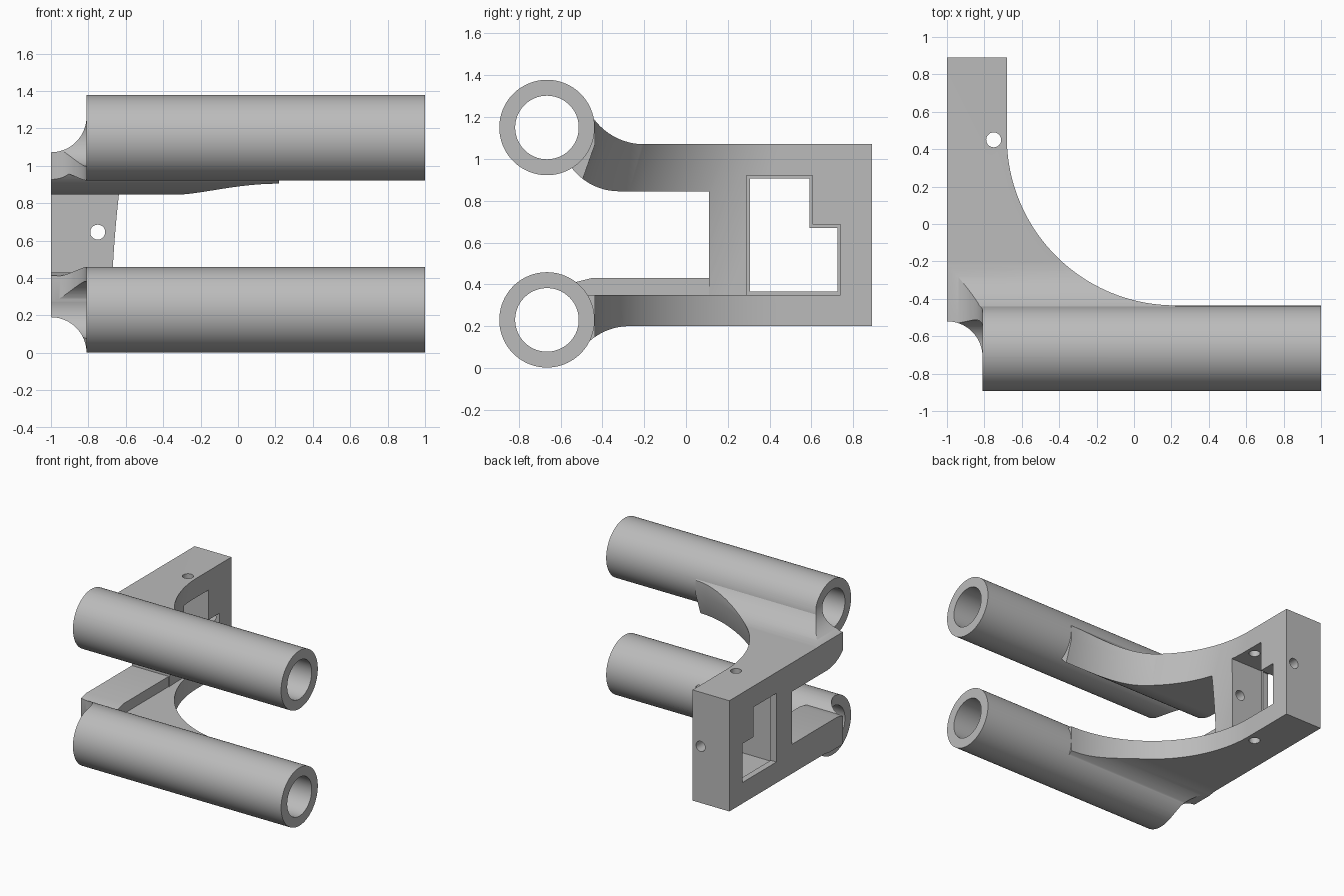
import bpy, bmesh
from math import sin, cos, radians

cube = bpy.data.objects.get("Cube")
if cube:
    bpy.data.objects.remove(cube, do_unlink=True)

grey = bpy.data.materials.new("plain grey")
grey.use_nodes = True
grey.diffuse_color = (0.5, 0.5, 0.5, 1)
grey.node_tree.nodes["Principled BSDF"].inputs["Base Color"].default_value = (0.5, 0.5, 0.5, 1)


def arc(cx, cy, r, start, end, n=24):
    """Points along a circular arc, angles in degrees."""
    angles = [radians(start + (end - start) * i / n) for i in range(n + 1)]
    return [(cx + r * cos(a), cy + r * sin(a)) for a in angles]


def loft(name, rings):
    """Closed solid through rings of matching points."""
    bm = bmesh.new()
    loops = [[bm.verts.new(p) for p in ring] for ring in rings]
    n = len(loops[0])
    for low, high in zip(loops, loops[1:]):
        for i in range(n):
            j = (i + 1) % n
            bm.faces.new((low[i], low[j], high[j], high[i]))
    bm.faces.new(loops[0])
    bm.faces.new(loops[-1])
    bmesh.ops.recalc_face_normals(bm, faces=bm.faces)
    mesh = bpy.data.meshes.new(name)
    bm.to_mesh(mesh)
    bm.free()
    mesh.materials.append(grey)
    obj = bpy.data.objects.new(name, mesh)
    bpy.context.collection.objects.link(obj)
    return obj


def prism(name, points, axis, start, end):
    """Extrude a 2D outline along one axis."""
    place = {"x": lambda u, v, w: (w, u, v),
             "y": lambda u, v, w: (u, w, v),
             "z": lambda u, v, w: (u, v, w)}[axis]
    return loft(name, [[place(u, v, w) for u, v in points] for w in (start, end)])


def rod(name, axis, u, v, r, start, end, n=64):
    return prism(name, arc(u, v, r, 0, 360, n)[:-1], axis, start, end)


def rect(u0, u1, v0, v1):
    return [(u0, v0), (u1, v0), (u1, v1), (u0, v1)]


def combine(target, tool, operation="DIFFERENCE"):
    mod = target.modifiers.new("combine", "BOOLEAN")
    mod.operation, mod.object, mod.solver = operation, tool, "EXACT"
    bpy.context.view_layer.update()
    graph = bpy.context.evaluated_depsgraph_get()
    mesh = bpy.data.meshes.new_from_object(target.evaluated_get(graph))
    target.modifiers.clear()
    target.data = mesh
    bpy.data.objects.remove(tool, do_unlink=True)


TUBE_Y, TUBE_R, BORE_R = -0.665, 0.228, 0.152
TUBE_Z = (0.23, 1.15)
FACE_X, END_X = -0.68, -0.81

# Forked side profile: rear block with two arms flowing into the tubes
profile = [(0.89, 0.2), (0.89, 1.07)]
profile += arc(-0.2, 1.37, 0.3, -90, -148)
profile += [(TUBE_Y, TUBE_Z[1])]
profile += arc(-0.32, 1.13, 0.285, -142, -90)
profile += [(0.11, 0.845), (0.11, 0.43), (-0.45, 0.43), (-0.53, 0.41), (TUBE_Y, TUBE_Z[0])]
profile += arc(-0.27, -0.09, 0.29, 140, 90)
bracket = prism("bracket", profile, "x", -1, 0.22)


# Large sweeping curve between the block and the tubes
def sweep(z, cy):
    outline = arc(0.22, cy, 0.9, 180, 270, 48) + [(1.5, cy - 0.9), (1.5, 2), (FACE_X, 2)]
    return [(x, y, z) for x, y in outline]


combine(bracket, loft("lower_sweep", [sweep(-0.1, 0.465), sweep(0.4, 0.465)]))
combine(bracket, loft("upper_sweep", [sweep(0.35, 0.21), sweep(1.07, 0.465), sweep(1.6, 0.465)]))

# Ledge on the lower arm
combine(bracket, prism("ledge_cut", rect(FACE_X, 1, -1, 0.11), "z", 0.35, 0.6))

# Stepped window with a thin rim at its outer side
def window(m):
    return [(0.29 + m, 0.35 + m), (0.74 - m, 0.35 + m), (0.74 - m, 0.685 - m),
            (0.605 - m, 0.685 - m), (0.605 - m, 0.92 - m), (0.29 + m, 0.92 - m)]


combine(bracket, prism("window_cut", window(0.015), "x", -1.2, 0))
combine(bracket, prism("window_pocket", window(0), "x", -0.95, 0))

# Screw holes
combine(bracket, rod("vertical_hole", "z", -0.75, 0.45, 0.04, 0, 1.3, 32))
combine(bracket, rod("rear_hole", "y", -0.75, 0.645, 0.04, 0, 1, 32))

# Tubes
for z in TUBE_Z:
    combine(bracket, rod("tube", "x", TUBE_Y, z, TUBE_R, -1, 1, 96), "UNION")

# Concave scoops that trim the arms beyond the tube ends
scoop = arc(-1, -0.71, 0.19, 90, 0) + [(END_X, -1.2), (-1.2, -1.2), (-1.2, -0.52)]
combine(bracket, prism("front_scoop", scoop, "z", -0.3, 1.7))
scoop = arc(-1, 1.262, 0.19, -90, 0) + [(END_X, 1.7), (-1.2, 1.7), (-1.2, 1.072)]
combine(bracket, prism("top_scoop", scoop, "y", -1.2, 0))
scoop = arc(-1, 0, 0.19, 90, 0) + [(END_X, -0.3), (-1.2, -0.3), (-1.2, 0.19)]
combine(bracket, prism("bottom_scoop", scoop, "y", -1.2, 0))

# Tube bores
for z in TUBE_Z:
    combine(bracket, rod("bore", "x", TUBE_Y, z, BORE_R, -1.2, 1.2, 96))

bpy.ops.object.select_all(action="DESELECT")
bracket.select_set(True)
bpy.context.view_layer.objects.active = bracket
bpy.ops.object.shade_smooth_by_angle(angle=radians(25))
